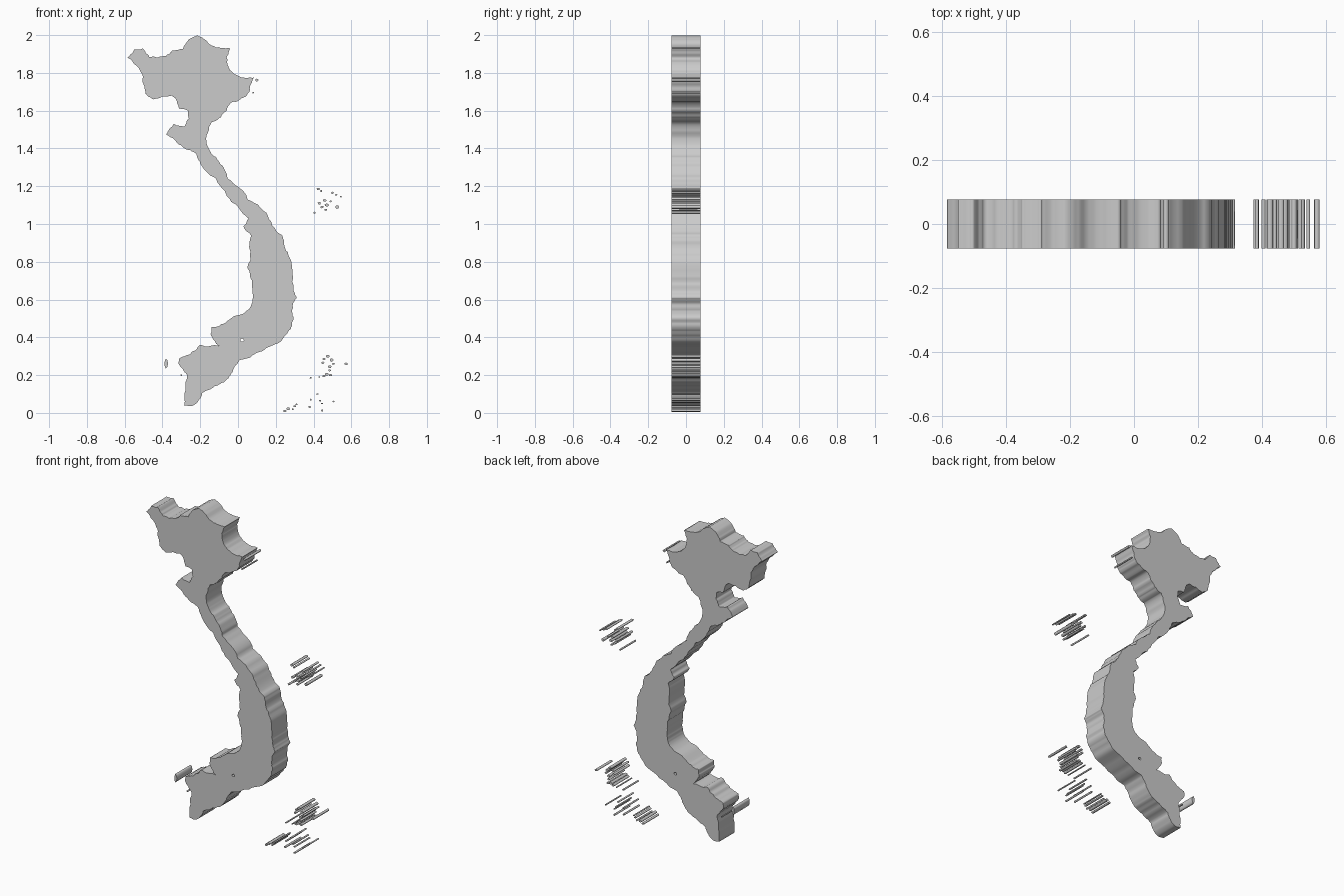
import bpy
import math
import random
from mathutils import Vector

random.seed(4)
HALF_DEPTH = 0.0765


def roughen(points, levels, amount):
    """Midpoint displacement: turns a coarse outline into a ragged one."""
    pts = [Vector(p) for p in points]
    for _ in range(levels):
        out = []
        for a, b in zip(pts, pts[1:] + pts[:1]):
            d = b - a
            normal = Vector((-d.y, d.x))
            out += [a, (a + b) / 2 + normal * random.uniform(-amount, amount)]
        pts = out
    return pts


def blob(x, z, w, h, sides=7):
    """Small irregular closed outline."""
    ring = []
    for i in range(sides):
        a = 2 * math.pi * i / sides
        r = random.uniform(0.8, 1.0)
        ring.append((x + w / 2 * r * math.cos(a), z + h / 2 * r * math.sin(a)))
    return ring


def slab(name, outlines):
    """Filled outlines in the XZ plane, given thickness along Y (inner loops are holes)."""
    curve = bpy.data.curves.new(name, 'CURVE')
    curve.dimensions = '2D'
    curve.fill_mode = 'BOTH'
    curve.extrude = HALF_DEPTH
    for pts in outlines:
        spline = curve.splines.new('POLY')
        spline.points.add(len(pts) - 1)
        for p, co in zip(spline.points, pts):
            p.co = (co[0], co[1], 0, 1)
        spline.use_cyclic_u = True
    obj = bpy.data.objects.new(name, curve)
    obj.rotation_euler.x = math.pi / 2
    bpy.context.collection.objects.link(obj)
    bpy.ops.object.select_all(action='DESELECT')
    obj.select_set(True)
    bpy.context.view_layer.objects.active = obj
    bpy.ops.object.convert(target='MESH')
    return bpy.context.object


# Mainland profile, clockwise from the north-west tip
coast = [
    (-.585, 1.88), (-.55, 1.925), (-.505, 1.93), (-.47, 1.885), (-.38, 1.89),
    (-.35, 1.92), (-.29, 1.925), (-.27, 1.965), (-.215, 1.998), (-.14, 1.945),
    (-.04, 1.93), (-.06, 1.88), (-.05, 1.83), (0, 1.785), (.085, 1.775),
    (.06, 1.70), (.03, 1.67), (-.04, 1.64), (-.09, 1.565), (-.14, 1.54),
    (-.165, 1.42), (-.13, 1.36), (-.08, 1.305), (-.055, 1.24), (.05, 1.13),
    (.15, 1.06), (.235, .94), (.25, .87), (.285, .78), (.295, .67),
    (.31, .61), (.29, .575), (.295, .50), (.265, .43), (.20, .365),
    (.01, .28), (-.04, .20), (-.10, .15), (-.19, .105), (-.235, .04),
    (-.285, .04), (-.27, .20), (-.315, .26), (-.31, .29), (-.25, .315),
    (-.20, .36), (-.10, .355), (-.145, .42), (-.14, .455), (-.07, .475),
    (.06, .55), (.08, .61), (.075, .70), (.05, .77), (.07, .94),
    (.03, .99), (.055, 1.03), (-.06, 1.15), (-.20, 1.32), (-.22, 1.37),
    (-.29, 1.405), (-.38, 1.475), (-.34, 1.53), (-.285, 1.515), (-.26, 1.56),
    (-.265, 1.60), (-.31, 1.61), (-.35, 1.68), (-.45, 1.66), (-.49, 1.69),
    (-.505, 1.79),
]
slab("mainland", [roughen(coast, 3, 0.11), blob(.022, .385, .022, .018)])

# Near-shore islands: x, z, width, height
near = [(-.38, .26, .022, .055), (-.30, .20, .01, .01),
        (.08, 1.695, .01, .012), (.10, 1.762, .02, .016)]
slab("near_shore_islands", [blob(*i) for i in near])

# Offshore island groups: x, z, size
north_group = [
    (.425, 1.185, .02), (.44, 1.175, .014), (.50, 1.165, .018), (.52, 1.155, .014),
    (.545, 1.145, .012), (.43, 1.11, .02), (.46, 1.125, .022), (.47, 1.10, .025),
    (.445, 1.09, .02), (.465, 1.075, .018), (.49, 1.12, .014), (.525, 1.09, .022),
    (.405, 1.06, .014)]
south_group = [
    (.475, .30, .022), (.455, .285, .018), (.495, .28, .022), (.45, .265, .016),
    (.505, .26, .018), (.485, .245, .022), (.572, .26, .02), (.485, .225, .018),
    (.47, .205, .022), (.455, .195, .018), (.49, .20, .02), (.385, .185, .012),
    (.43, .19, .01)]
far_south_group = [
    (.42, .10, .014), (.435, .065, .012), (.385, .07, .012), (.505, .06, .012),
    (.445, .05, .014), (.445, .013, .014), (.38, .032, .014), (.248, .01, .02),
    (.265, .022, .022), (.30, .035, .018), (.31, .045, .012), (.29, .02, .012)]
for name, group in (("northern_islands", north_group),
                    ("southern_islands", south_group),
                    ("far_southern_islands", far_south_group)):
    slab(name, [blob(x, z, s, s * random.uniform(.6, 1)) for x, z, s in group])
